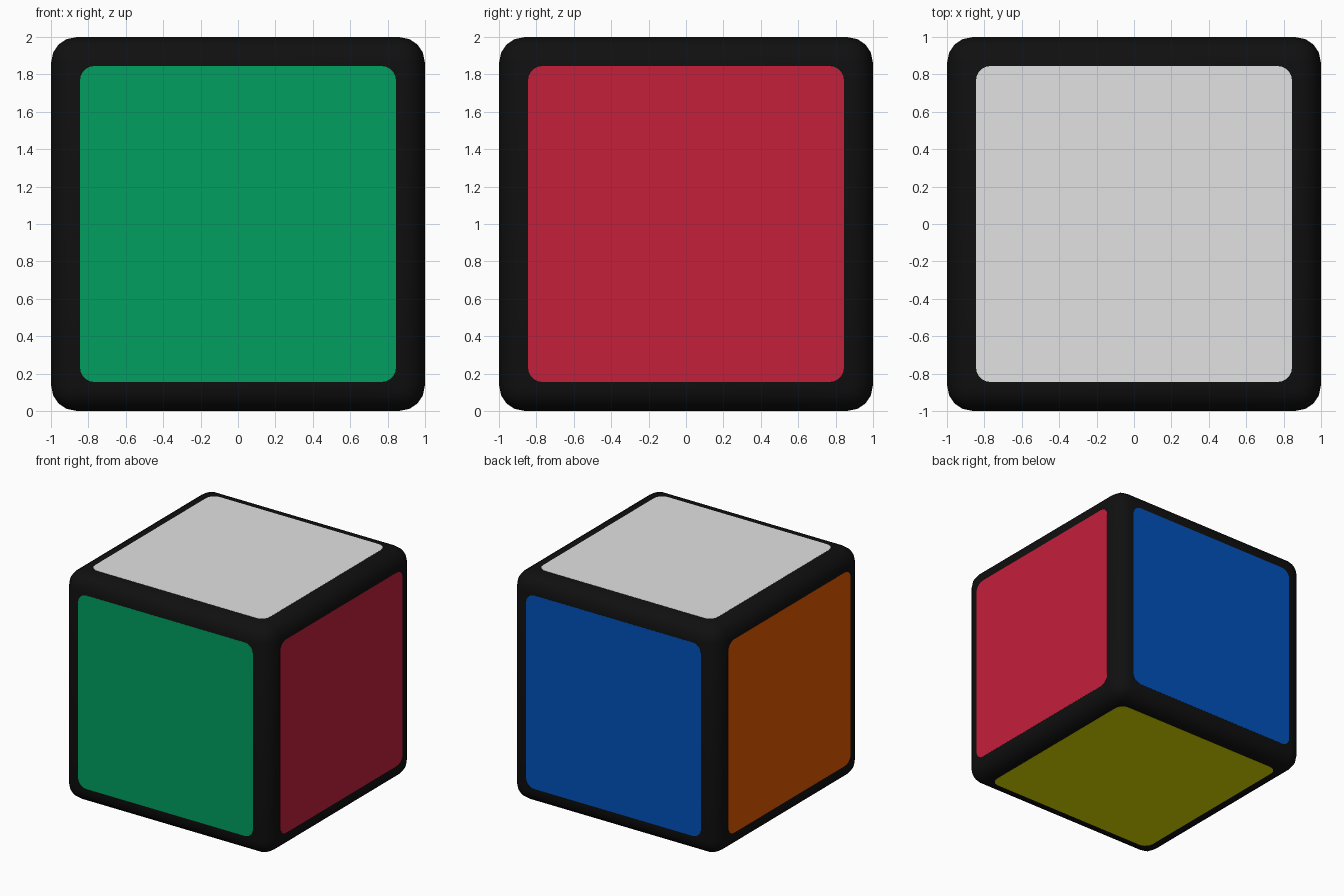
import bpy, bmesh, math
from mathutils import Matrix, Vector

if "Cube" in bpy.data.objects:
    bpy.data.objects.remove(bpy.data.objects["Cube"])

HALF = 0.999        # half width of the body
PLATE = 0.845       # half width of a coloured plate
CORNER = 0.08       # plate corner radius


def material(name, rgb):
    m = bpy.data.materials.new(name)
    m.diffuse_color = (*rgb, 1)
    m.use_nodes = True
    m.node_tree.nodes["Principled BSDF"].inputs["Base Color"].default_value = m.diffuse_color
    return m


def finish(name, bm, mat):
    me = bpy.data.meshes.new(name)
    bm.to_mesh(me)
    bm.free()
    me.materials.append(mat)
    ob = bpy.data.objects.new(name, me)
    bpy.context.collection.objects.link(ob)
    return ob


# rounded black body
bm = bmesh.new()
bmesh.ops.create_cube(bm, size=2 * HALF, matrix=Matrix.Translation((0, 0, 1)))
bmesh.ops.bevel(bm, geom=bm.edges[:], offset=0.135, segments=4, profile=0.5,
                affect='EDGES')
body = finish("body", bm, material("black", (0.005, 0.005, 0.005)))
bpy.context.view_layer.objects.active = body
body.select_set(True)
bpy.ops.object.shade_smooth_by_angle(angle=math.radians(40))
body.select_set(False)


# thin rounded-square plate on the face that points along the given direction
def plate(name, direction, mat):
    bm = bmesh.new()
    c = PLATE - CORNER
    ring = []
    for q in range(4):
        mid = math.radians(45 + 90 * q)
        cx, cy = math.copysign(c, math.cos(mid)), math.copysign(c, math.sin(mid))
        for i in range(6):
            a = math.radians(90 * q + 18 * i)
            ring.append(bm.verts.new((cx + CORNER * math.cos(a),
                                      cy + CORNER * math.sin(a), HALF - 0.002)))
    face = bm.faces.new(ring)
    top = bmesh.ops.extrude_face_region(bm, geom=[face])["geom"]
    bmesh.ops.translate(bm, vec=(0, 0, 0.003),
                        verts=[v for v in top if isinstance(v, bmesh.types.BMVert)])
    bmesh.ops.recalc_face_normals(bm, faces=bm.faces[:])
    turn = Vector(direction).to_track_quat('Z', 'Y').to_matrix().to_4x4()
    bm.transform(Matrix.Translation((0, 0, 1)) @ turn)
    finish(name, bm, mat)


# one coloured plate per side
for side, direction, colour, rgb in [
    ("front", (0, -1, 0), "green", (0.0, 0.342, 0.117)),
    ("back", (0, 1, 0), "blue", (0.0, 0.083, 0.491)),
    ("right", (1, 0, 0), "red", (0.552, 0.013, 0.042)),
    ("left", (-1, 0, 0), "orange", (0.78, 0.1, 0.0)),
    ("top", (0, 0, 1), "white", (0.76, 0.76, 0.76)),
    ("bottom", (0, 0, -1), "yellow", (0.77, 0.77, 0.0)),
]:
    plate(side + "_plate", direction, material(colour, rgb))
